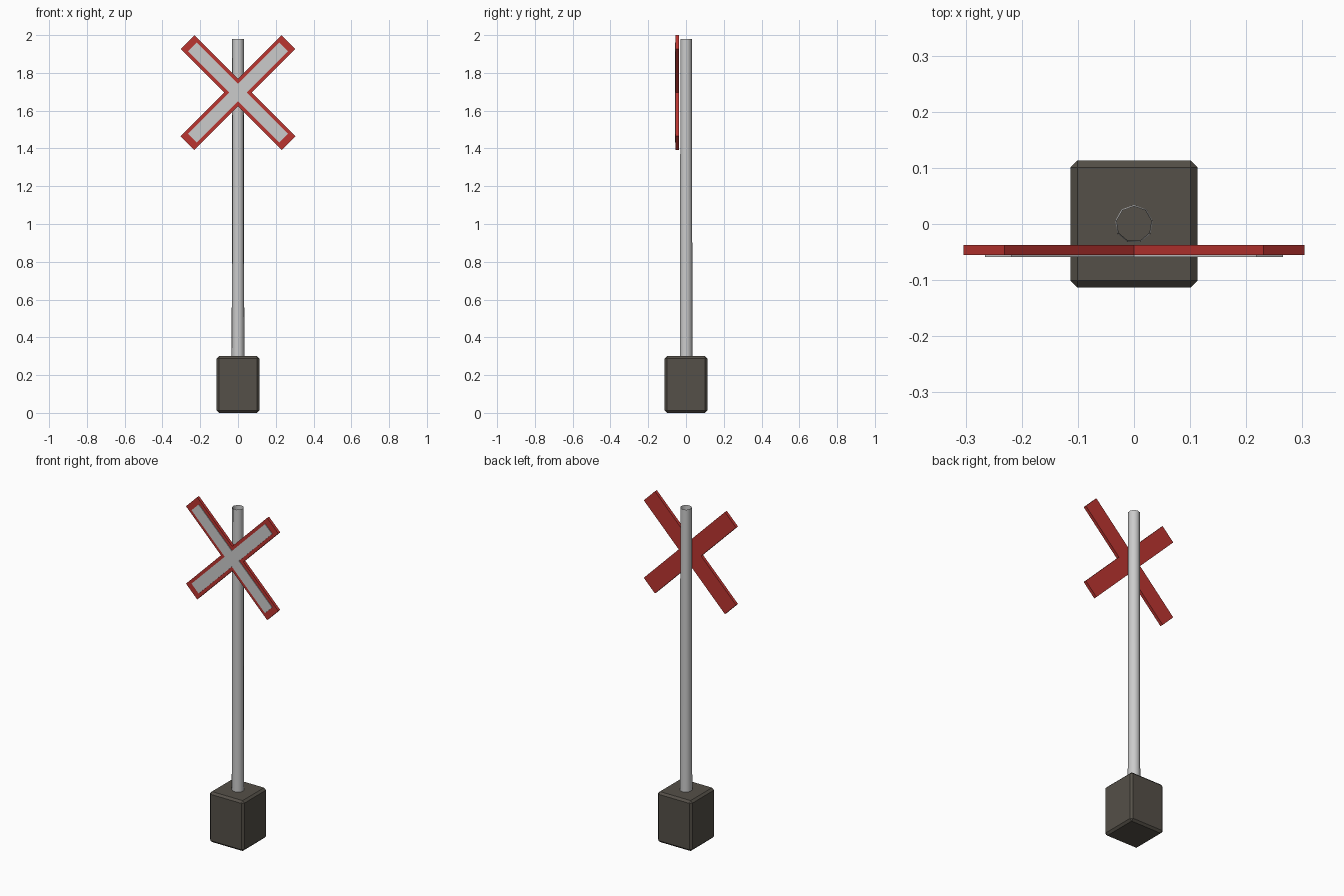
import bpy, bmesh
from math import cos, sin, pi, sqrt

if "Cube" in bpy.data.objects:
    bpy.data.objects.remove(bpy.data.objects["Cube"])


def material(name, rgb):
    m = bpy.data.materials.new(name)
    m.diffuse_color = (*rgb, 1)
    m.use_nodes = True
    m.node_tree.nodes["Principled BSDF"].inputs["Base Color"].default_value = m.diffuse_color
    return m


def add_object(name, bm, mat=None):
    bmesh.ops.recalc_face_normals(bm, faces=bm.faces)
    me = bpy.data.meshes.new(name)
    bm.to_mesh(me)
    bm.free()
    ob = bpy.data.objects.new(name, me)
    bpy.context.collection.objects.link(ob)
    if mat:
        me.materials.append(mat)
    return ob


def cross(name, length, half_w, y_front, y_back, mat=None):
    """X-shaped plate: one arm's three corners repeated four times at 45 degrees."""
    arm = [(half_w, half_w), (length, half_w), (length, -half_w)]
    bm = bmesh.new()
    verts = []
    for k in range(4):
        a = pi / 4 - k * pi / 2
        for u, v in arm:
            x, z = u * cos(a) - v * sin(a), u * sin(a) + v * cos(a)
            verts.append(bm.verts.new((x, y_front, 1.696 + z)))
    face = bm.faces.new(verts)
    geo = bmesh.ops.extrude_face_region(bm, geom=[face])["geom"]
    bmesh.ops.translate(bm, vec=(0, y_back - y_front, 0),
                        verts=[g for g in geo if isinstance(g, bmesh.types.BMVert)])
    return add_object(name, bm, mat)


red = material("red_paint", (0.5, 0.035, 0.03))
stone = material("dark_concrete", (0.09, 0.08, 0.065))

# Concrete foot with chamfered edges
bm = bmesh.new()
bmesh.ops.create_cube(bm, size=1)
bmesh.ops.scale(bm, vec=(0.226, 0.226, 0.30), verts=bm.verts)
bmesh.ops.translate(bm, vec=(0, 0, 0.15), verts=bm.verts)
bmesh.ops.bevel(bm, geom=bm.edges[:], offset=0.012, segments=1, affect='EDGES')
add_object("concrete_foot", bm, stone)

# Open-topped pole, slightly narrower in its upper half
SIDES = 9
bm = bmesh.new()
rings = []
for z, r in ((0.29, 0.034), (0.96, 0.033), (1.98, 0.0315)):
    rings.append([bm.verts.new((r * cos(2 * pi * i / SIDES + pi / 2),
                                r * sin(2 * pi * i / SIDES + pi / 2), z))
                  for i in range(SIDES)])
for lo, hi in zip(rings, rings[1:]):
    for i in range(SIDES):
        j = (i + 1) % SIDES
        bm.faces.new((lo[i], lo[j], hi[j], hi[i]))
pole = add_object("pole", bm)
for p in pole.data.polygons:
    p.use_smooth = True

# Crossed warning boards and the pale inset panel on the front
cross("crossed_boards", 0.378, 0.052, -0.055, -0.037, red)
cross("pale_panel", 0.342, 0.033, -0.0585, -0.054)
